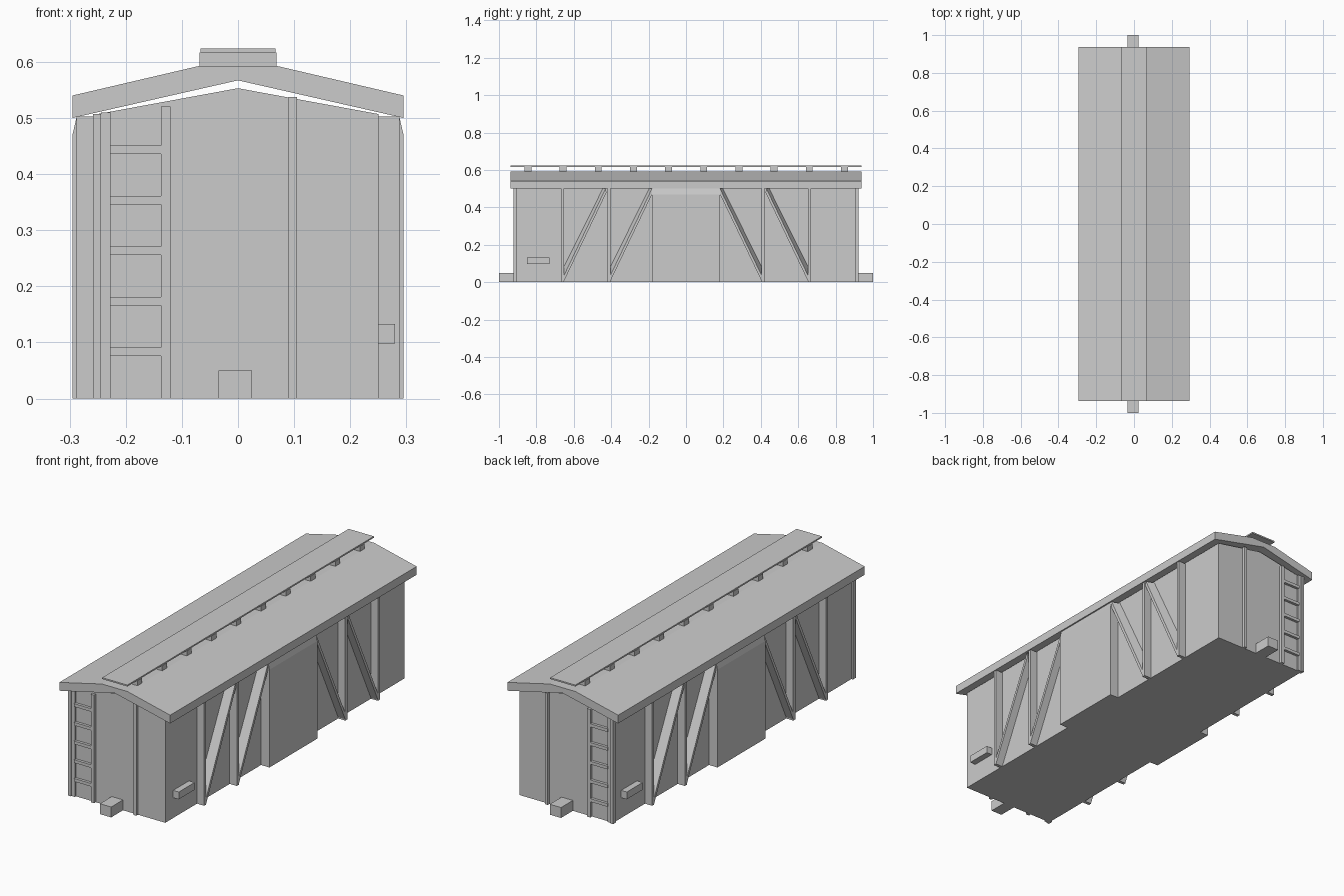
import bpy
import bmesh

cube = bpy.data.objects.get("Cube")
if cube:
    bpy.data.objects.remove(cube, do_unlink=True)

GREY = 0.6
mat = bpy.data.materials.new("plain grey")
mat.use_nodes = True
mat.diffuse_color = (GREY, GREY, GREY, 1)
mat.node_tree.nodes["Principled BSDF"].inputs["Base Color"].default_value = (GREY, GREY, GREY, 1)


def loft(name, ring_a, ring_b):
    """Closed solid between two matching rings of points."""
    bm = bmesh.new()
    a = [bm.verts.new(p) for p in ring_a]
    b = [bm.verts.new(p) for p in ring_b]
    bm.faces.new(a)
    bm.faces.new(b[::-1])
    for i in range(len(a)):
        j = (i + 1) % len(a)
        bm.faces.new((a[j], a[i], b[i], b[j]))
    bmesh.ops.recalc_face_normals(bm, faces=bm.faces)
    mesh = bpy.data.meshes.new(name)
    bm.to_mesh(mesh)
    bm.free()
    mesh.materials.append(mat)
    obj = bpy.data.objects.new(name, mesh)
    bpy.context.collection.objects.link(obj)
    return obj


def extrude_y(name, profile, y0, y1):
    """Extrude an x-z profile along y."""
    return loft(name, [(x, y0, z) for x, z in profile], [(x, y1, z) for x, z in profile])


def box(name, x0, x1, y0, y1, z0, z1):
    return extrude_y(name, [(x0, z0), (x1, z0), (x1, z1), (x0, z1)], y0, y1)


W, L, OUT = 0.25, 0.91, 0.288   # body half width, half length, frame reach
EAVE = 0.5

# Body with a gabled top, and the overhanging roof
extrude_y("body", [(-W, 0), (W, 0), (W, 0.507), (0, 0.553), (-W, 0.507)], -L, L)
extrude_y("roof", [(-0.295, EAVE), (0, 0.567), (0.295, EAVE), (0.295, 0.54),
                   (0.068, 0.593), (-0.068, 0.593), (-0.295, 0.54)], -0.937, 0.937)

# Roof walkway on evenly spaced supports
box("roof_walkway", -0.067, 0.067, -0.937, 0.937, 0.617, 0.624)
for i in range(10):
    y = -0.845 + i * 0.188
    box("walkway_support", -0.069, 0.069, y - 0.018, y + 0.018, 0.585, 0.617)

# Side framing: doors, posts and diagonal braces
for s in (-1, 1):
    extrude_y("side_door", [(s * 0.24, 0), (s * 0.295, 0), (s * 0.295, 0.47),
                            (s * OUT, EAVE), (s * 0.24, EAVE)], -0.182, 0.182)
    box("side_step", s * 0.24, s * 0.28, -s * 0.85, -s * 0.73, 0.098, 0.133)
    for e in (-1, 1):
        for y in (0.412, 0.661):
            box("side_post", s * 0.24, s * OUT, e * (y - 0.008), e * (y + 0.008), 0, 0.503)
        # Each brace is wide at the wall and narrow on its outer face
        for foot in (0.655, 0.407):
            head = foot - 0.23
            inner = [(foot, 0), (head, 0.48), (head + 0.02, EAVE), (foot, 0.077)]
            outer = [(foot, 0), (head, 0.48), (head + 0.005, EAVE), (foot, 0.03)]
            loft("diagonal_brace", [(s * W, e * y, z) for y, z in inner],
                 [(s * OUT, e * y, z) for y, z in outer])

# Ends: coupler, post and ladder, the same at front and back
for e in (-1, 1):
    a, b = e * 0.90, e * 0.923
    box("coupler", -0.035, 0.025, a, e, 0, 0.05)
    box("end_post", 0.09, 0.105, a, b, 0, 0.537)
    box("corner_rail", -0.258, -0.244, a, b, 0, 0.507)
    box("ladder_outer_rail", -0.244, -0.226, a, e * 0.918, 0, 0.51)
    box("ladder_inner_rail", -0.137, -0.12, a, b, 0, 0.52)
    for i in range(5):
        z = 0.076 + i * 0.09
        box("ladder_rung", -0.228, -0.135, a, b, z, z + 0.015)
